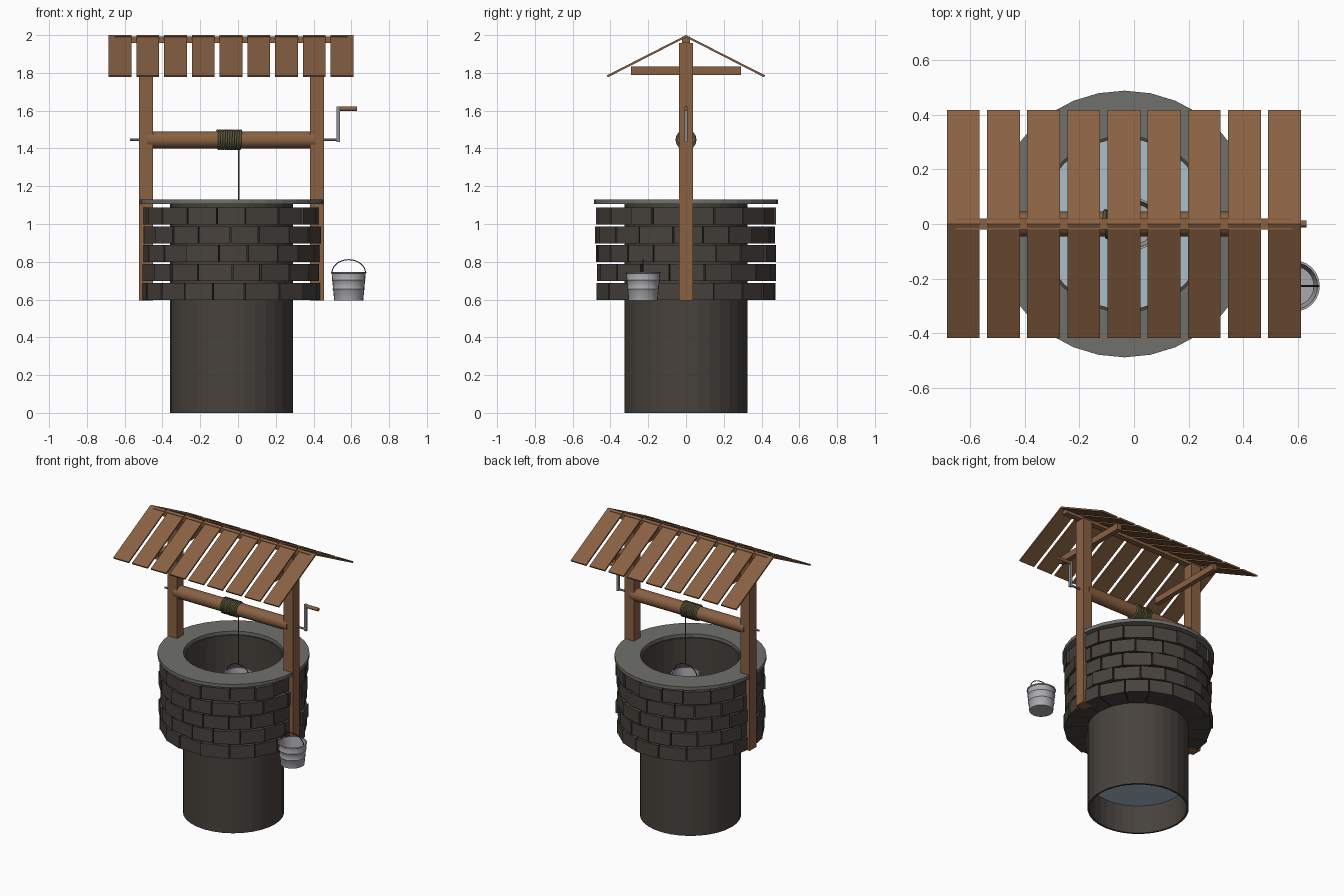
import bpy, bmesh, math, random
from math import sin, cos, pi, tau

if "Cube" in bpy.data.objects:
    bpy.data.objects.remove(bpy.data.objects["Cube"])
random.seed(4)
CX = -0.035  # well axis


def material(name, rgb):
    m = bpy.data.materials.new(name)
    m.use_nodes = True
    m.diffuse_color = (*rgb, 1)
    m.node_tree.nodes["Principled BSDF"].inputs["Base Color"].default_value = (*rgb, 1)
    return m


WOOD = material("brown wood", (0.25, 0.12, 0.055))
BRICK = material("dark stone", (0.063, 0.054, 0.046))
RIM = material("grey stone", (0.16, 0.16, 0.15))
WATER = material("pale water", (0.41, 0.52, 0.59))
METAL = material("bucket metal", (0.40, 0.40, 0.42))
IRON = material("crank iron", (0.27, 0.29, 0.31))
ROPE = material("olive rope", (0.10, 0.085, 0.04))
DARK = material("dark wire", (0.05, 0.05, 0.05))


def mesh_object(name, verts, faces, mat, smooth=False):
    me = bpy.data.meshes.new(name)
    me.from_pydata(verts, [], faces)
    bm = bmesh.new()
    bm.from_mesh(me)
    bmesh.ops.recalc_face_normals(bm, faces=bm.faces)
    bm.to_mesh(me)
    bm.free()
    me.materials.append(mat)
    ob = bpy.data.objects.new(name, me)
    bpy.context.collection.objects.link(ob)
    if smooth:
        bpy.ops.object.select_all(action='DESELECT')
        ob.select_set(True)
        bpy.context.view_layer.objects.active = ob
        bpy.ops.object.shade_smooth_by_angle(angle=math.radians(35))
    return ob


def prism(name, loop_a, loop_b, mat):
    """Solid between two matching loops."""
    n = len(loop_a)
    faces = [list(range(n)), list(range(n, 2 * n))]
    faces += [[i, (i + 1) % n, n + (i + 1) % n, n + i] for i in range(n)]
    return mesh_object(name, loop_a + loop_b, faces, mat)


def box(name, x, y, z, mat):
    loops = [[(x[0], y[0], h), (x[1], y[0], h), (x[1], y[1], h), (x[0], y[1], h)] for h in z]
    return prism(name, *loops, mat)


def lathe(name, profile, n, centre, mat, smooth=False):
    """Revolve a closed profile of (radius, height) around the vertical."""
    k = len(profile)
    verts = [(centre[0] + r * cos(tau * i / n), centre[1] + r * sin(tau * i / n), centre[2] + z)
             for i in range(n) for r, z in profile]
    faces = [[i * k + j, i * k + (j + 1) % k, (i + 1) % n * k + (j + 1) % k, (i + 1) % n * k + j]
             for i in range(n) for j in range(k)]
    return mesh_object(name, verts, faces, mat, smooth)


def rod(name, x0, x1, z, r, mat, n=16):
    """Round bar along x."""
    ring = [(r * cos(tau * i / n), z + r * sin(tau * i / n)) for i in range(n)]
    ob = prism(name, [(x0, *p) for p in ring], [(x1, *p) for p in ring], mat)
    bpy.ops.object.select_all(action='DESELECT')
    ob.select_set(True)
    bpy.context.view_layer.objects.active = ob
    bpy.ops.object.shade_smooth_by_angle(angle=math.radians(35))
    return ob


def tube(name, points, r, mat):
    cu = bpy.data.curves.new(name, 'CURVE')
    cu.dimensions = '3D'
    cu.bevel_depth = r
    cu.bevel_resolution = 1
    cu.use_fill_caps = True
    sp = cu.splines.new('POLY')
    sp.points.add(len(points) - 1)
    for p, co in zip(sp.points, points):
        p.co = (*co, 1)
    cu.materials.append(mat)
    ob = bpy.data.objects.new(name, cu)
    bpy.context.collection.objects.link(ob)
    return ob


# Shaft, water and capping ring
def ring_profile(r0, r1, z0, z1):
    return [(r0, z0), (r1, z0), (r1, z1), (r0, z1)]


lathe("well_shaft", ring_profile(0.312, 0.325, 0, 1.106), 32, (CX, 0, 0), BRICK)
lathe("capping_ring", ring_profile(0.322, 0.488, 1.106, 1.13), 32, (CX, 0, 0), RIM)
disc = [(CX + 0.313 * cos(tau * i / 32), 0.313 * sin(tau * i / 32), 0.2) for i in range(32)]
mesh_object("water", disc, [list(range(32))], WATER)

# Staggered brick courses
COUNT = 18
for row in range(5):
    z0 = 0.598 + row * 0.1
    joints = [(i + 0.5 * (row % 2) + random.uniform(-0.12, 0.12)) * tau / COUNT for i in range(COUNT)]
    joints.append(joints[0] + tau)
    for i in range(COUNT):
        a, b = joints[i] + 0.007, joints[i + 1] - 0.007
        r = random.uniform(0.468, 0.482)
        plan = [(0.32, a), (r, a), (r, b), (0.32, b)]
        loops = [[(CX + q * cos(t), q * sin(t), h) for q, t in plan] for h in (z0, z0 + 0.09)]
        prism(f"brick_{row + 1}_{i + 1}", *loops, BRICK)

# Posts and cross braces, one pair per side
for side, s in (("left", 1), ("right", -1)):
    def span(a, b):
        return sorted((CX + s * a, CX + s * b))
    box(side + "_post", span(0.416, 0.49), (-0.037, 0.037), (0.596, 1.957), WOOD)
    box(side + "_brace", span(0.385, 0.418), (-0.29, 0.29), (1.79, 1.835), WOOD)

# Ridge beam and roof planks
box("ridge_beam", (-0.65, 0.58), (-0.02, 0.02), (1.957, 1.993), WOOD)
for i in range(9):
    x0 = -0.685 + i * 0.147
    for side, s in (("back", 1), ("front", -1)):
        section = [(0, 2.0), (s * 0.418, 1.787), (s * 0.413, 1.777), (0, 1.988)]
        prism(f"{side}_plank_{i + 1}", [(x0, *p) for p in section],
              [(x0 + 0.12, *p) for p in section], WOOD)

# Windlass: axle, iron pins, crank
AXLE_Z = 1.446
rod("axle", -0.48, 0.41, AXLE_Z, 0.045, WOOD)
rod("right_pin", -0.572, -0.47, AXLE_Z, 0.007, IRON, 8)
rod("left_pin", 0.4, 0.535, AXLE_Z, 0.007, IRON, 8)
box("crank_arm", (0.522, 0.54), (-0.009, 0.009), (1.435, 1.622), IRON)
rod("crank_handle", 0.535, 0.631, 1.61, 0.012, WOOD, 12)

# Rope wound on the axle and hanging into the well
TURNS, STEPS = 10, 16
coil = []
for i in range(TURNS * STEPS + 1):
    t = tau * i / STEPS
    coil.append((-0.108 + 0.123 * i / (TURNS * STEPS), 0.048 * sin(t), AXLE_Z + 0.048 * cos(t)))
tube("rope_coil", coil, 0.0075, ROPE)
tube("hanging_rope", [(0.003, 0, 1.41), (0.003, 0, 1.055)], 0.004, ROPE)


# Buckets with ribs and a wire bail
def bucket(name, x, y, z):
    def wall(h, out=0):
        return (0.077 + 0.014 * h / 0.152 + out, h)
    outer = [(0.001, 0), wall(0)]
    for h in (0.06, 0.108):
        outer += [wall(h - 0.005), wall(h, 0.003), wall(h + 0.005)]
    outer += [wall(0.144), wall(0.146, 0.003), wall(0.152, 0.003)]
    inner = [wall(0.152, -0.005), wall(0.006, -0.005), (0.001, 0.006)]
    lathe(name, outer + inner, 24, (x, y, z), METAL, True)
    bail = [(x + 0.089 * cos(pi * i / 20), y, z + 0.145 + 0.071 * sin(pi * i / 20)) for i in range(21)]
    tube(name + "_bail", bail, 0.003, DARK)


bucket("outer_bucket", 0.586, -0.227, 0.595)
bucket("well_bucket", 0.003, 0, 0.84)
